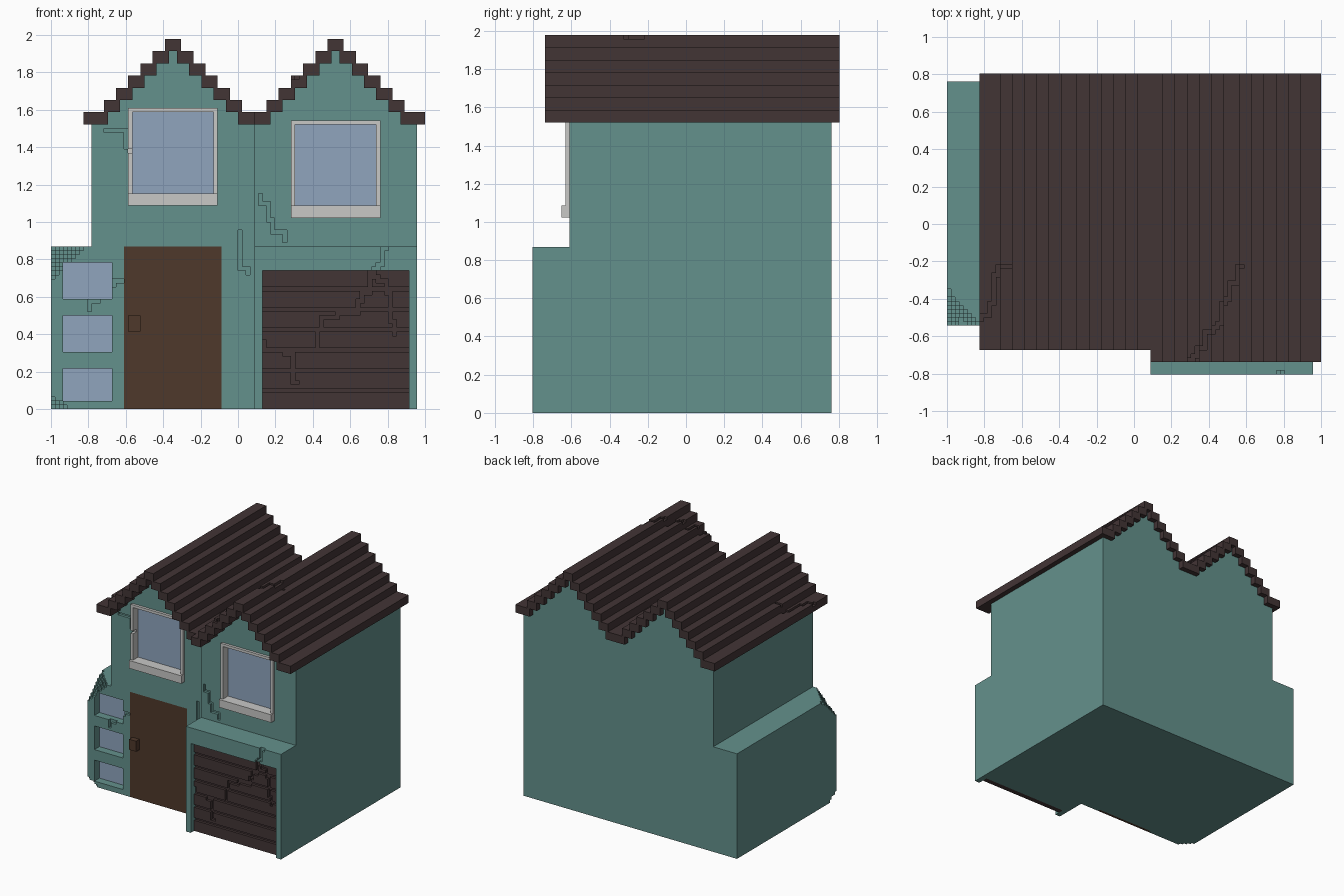
import bpy, bmesh, random
from mathutils import Vector

if "Cube" in bpy.data.objects:
    bpy.data.objects.remove(bpy.data.objects["Cube"])

random.seed(4)
U = 2 / 92                      # one block of the grid


def mat(name, col):
    m = bpy.data.materials.new(name)
    m.diffuse_color = (*col, 1)
    m.use_nodes = True
    m.node_tree.nodes["Principled BSDF"].inputs["Base Color"].default_value = m.diffuse_color
    return m


TEAL = mat("teal wall", (0.127, 0.283, 0.263))
DARK = mat("dark roof brown", (0.055, 0.035, 0.036))
WOOD = mat("door brown", (0.078, 0.040, 0.024))
GLASS = mat("blue glass", (0.279, 0.376, 0.515))
WHITE = mat("pale frame", (0.578, 0.578, 0.565))


def pos(i, j, k):
    return Vector((-1 + i * U, (j - 37) * U, k * U))


def finish(bm, name, material):
    bmesh.ops.recalc_face_normals(bm, faces=bm.faces)
    me = bpy.data.meshes.new(name)
    bm.to_mesh(me)
    bm.free()
    ob = bpy.data.objects.new(name, me)
    bpy.context.collection.objects.link(ob)
    if material:
        me.materials.append(material)
    return ob


def prism(name, pts, a, b, material, axis="y"):
    """Outline extruded from a to b; pts are (i,k) along y or (j,k) along x."""
    at = (lambda p, d: pos(p[0], d, p[1])) if axis == "y" else (lambda p, d: pos(d, p[0], p[1]))
    bm = bmesh.new()
    lo = [bm.verts.new(at(p, a)) for p in pts]
    hi = [bm.verts.new(at(p, b)) for p in pts]
    bm.faces.new(lo)
    bm.faces.new(hi)
    for n in range(len(pts)):
        m = (n + 1) % len(pts)
        bm.faces.new((lo[n], lo[m], hi[m], hi[n]))
    return finish(bm, name, material)


def box(name, i, j, k, material=None):
    return prism(name, [(i[0], k[0]), (i[1], k[0]), (i[1], k[1]), (i[0], k[1])], *j, material)


def blocks(cells):
    """Closed shell around a set of unit cells, used as a cutter."""
    bm, verts = bmesh.new(), {}
    for c in cells:
        for ax in range(3):
            for s in (0, 1):
                n = list(c)
                n[ax] += 2 * s - 1
                if tuple(n) in cells:
                    continue
                quad = []
                for p, q in ((0, 0), (1, 0), (1, 1), (0, 1)):
                    v = list(c)
                    v[ax] += s
                    v[(ax + 1) % 3] += p
                    v[(ax + 2) % 3] += q
                    v = tuple(v)
                    if v not in verts:
                        verts[v] = bm.verts.new(pos(*v))
                    quad.append(verts[v])
                bm.faces.new(quad)
    return finish(bm, "cutter", None)


def combine(target, other, op="DIFFERENCE"):
    m = target.modifiers.new("cut", "BOOLEAN")
    m.operation, m.solver, m.object = op, "EXACT", other
    bpy.context.view_layer.objects.active = target
    bpy.ops.object.modifier_apply(modifier=m.name)
    bpy.data.objects.remove(other)


def path(a, b):
    """Jagged edge-connected walk between two grid cells."""
    x, y = a
    out = [(x, y)]
    while (x, y) != b:
        dx, dy = b[0] - x, b[1] - y
        if random.random() < abs(dx) / (abs(dx) + abs(dy)):
            x += 1 if dx > 0 else -1
        else:
            y += 1 if dy > 0 else -1
        out.append((x, y))
    return out


def crack(target, a, b, j0, j1):
    combine(target, blocks({(i, j, k) for i, k in path(a, b) for j in range(j0, j1)}))


# stepped gable outlines, as (distance from ridge, height)
under = [p for n in range(6) for p in ((16 - 3 * n, 70 + 3 * n), (16 - 3 * n, 73 + 3 * n))]
over = [p for n in range(1, 7) for p in ((20 - 3 * n, 70 + 3 * n), (20 - 3 * n, 73 + 3 * n))]


def across(c, half):
    return [(c - d, z) for d, z in half] + [(c + d, z) for d, z in reversed(half)]


# walls: left house with side annex, right house, garage block
gl = across(30, under)
walls = prism("walls", [(0, 0), (0, 40), (10, 40), (10, 70)] + gl + [(50, 70), (50, 0)], 12, 72, TEAL)
combine(walls, prism("right", [(50, 0), (50, 70)] + across(70, under) + [(90, 70), (90, 0)], 9, 72, TEAL), "UNION")
combine(walls, box("garage", (50, 90), (0, 20), (0, 40), TEAL), "UNION")

# roofs
roofs = []
for name, c, left, right, front in (("left_roof", 30, 8, 50, 6), ("right_roof", 70, 50, 92, 3)):
    outline = [(left, 70), (left, 73)] + across(c, over) + [(right, 73), (right, 70)]
    roofs.append(prism(name, outline + across(c, under)[::-1], front, 74, DARK))

# upper windows: frame bars, deep sill, recessed glass
frames = []
for side, i, j, k in (("left", 19, 12, 50), ("right", 59, 9, 47)):
    combine(walls, box("cutter", (i, i + 22), (j - 3, j + 3), (k, k + 24)))
    hole = [(i + 1, k + 3), (i + 1, k + 23), (i + 21, k + 23), (i + 21, k + 3)]
    rim = [(i, k + 3), (i, k + 24), (i + 22, k + 24), (i + 22, k + 3)]
    frames.append(prism(side + "_window_frame", rim + hole[::-1], j - 1, j + 3, WHITE))
    box(side + "_window_sill", (i, i + 22), (j - 2, j + 3), (k, k + 3), WHITE)
    box(side + "_window_glass", (i + 1, i + 21), (j + 2, j + 3), (k + 3, k + 23), GLASS)

# three small annex windows
for n, k in enumerate(((2, 10), (14, 23), (27, 36))):
    combine(walls, box("cutter", (3, 15), (10, 16), k))
    box(f"annex_glass_{n + 1}", (3, 15), (15, 16), k, GLASS)

# front door and handle
combine(walls, box("cutter", (18, 42), (10, 13), (-1, 40)))
box("front_door", (18, 42), (12, 13), (0, 40), WOOD)
box("door_handle", (19, 22), (10, 12), (19, 23), WOOD)

# slatted garage door
combine(walls, box("cutter", (52, 88), (-2, 4), (-1, 34)))
slats = [(4, 34), (4, 0), (2, 0)]
for k in range(4, 34, 5):
    slats += [(2, k), (3, k), (3, k + 1), (2, k + 1)]
shutter = prism("garage_door", slats + [(2, 34)], 52, 88, DARK, "x")

# crumbled annex corners
for size, top in (((8, 9, 8), True), ((4, 4, 3), False)):
    cells = set()
    for a in range(-1, 8):
        for b in range(-1, 9):
            for c in range(-1, 8):
                if sum(max(v, 0) / s for v, s in zip((a, b, c), size)) < 0.9:
                    cells.add((a, 12 + b, 39 - c if top else c))
    combine(walls, blocks(cells))

# cracks in walls, window frame and garage door
crack(walls, (13, 68), (19, 62), 10, 13)
crack(frames[0], (18, 63), (20, 60), 10, 13)
crack(walls, (51, 52), (57, 41), 8, 10)
crack(walls, (46, 43), (48, 33), 11, 13)
crack(walls, (84, 41), (79, 33), -1, 1)
crack(walls, (17, 31), (9, 24), 11, 13)
crack(shutter, (79, 33), (65, 15), 1, 3)
crack(shutter, (78, 32), (84, 18), 1, 3)
crack(shutter, (52, 16), (60, 6), 1, 3)


# cracks following the roof steps
def roof_top(i, c):
    d = abs(i + 0.5 - c)
    return 73 + 3 * sum(d < 20 - 3 * n for n in range(1, 7))


for roof, c, a, b in ((roofs[0], 30, (8, 13), (15, 26)), (roofs[1], 70, (59, 2), (72, 26))):
    combine(roof, blocks({(i, j, roof_top(i, c) - 1 + h) for i, j in path(a, b) for h in (0, 1)}))
